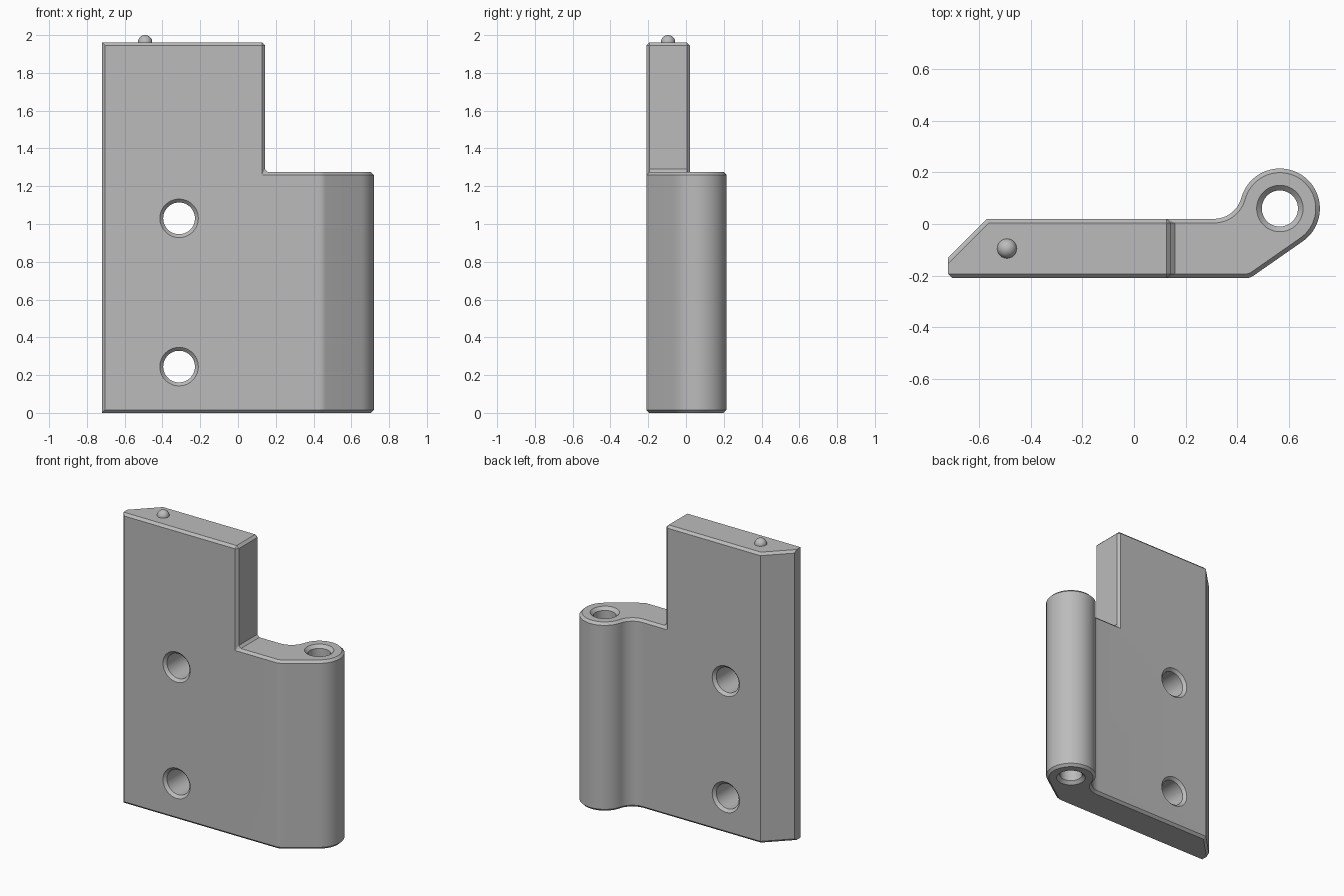
import bpy, bmesh, math
from mathutils import Vector

default = bpy.data.objects.get("Cube")
if default:
    bpy.data.objects.remove(default, do_unlink=True)

metal = bpy.data.materials.new("light grey metal")
metal.use_nodes = True
GREY = (0.5, 0.5, 0.5, 1)
metal.diffuse_color = GREY
metal.node_tree.nodes["Principled BSDF"].inputs["Base Color"].default_value = GREY

CHAMFER = 0.016
STEP_Z, TOP_Z = 1.275, 1.962
FRONT, BACK, LEFT = -0.21, 0.02, -0.72
STEP_X = 0.142
PIN = Vector((0.565, 0.06))


def arc(center, radius, start, end, steps):
    angles = [math.radians(start + (end - start) * i / steps) for i in range(steps + 1)]
    return [(center[0] + radius * math.cos(a), center[1] + radius * math.sin(a)) for a in angles]


def ring(bm, points, z):
    return [bm.verts.new((x, y, z)) for x, y in points]


def walls(bm, low, high):
    for i in range(len(low)):
        j = (i + 1) % len(low)
        bm.faces.new((low[i], low[j], high[j], high[i]))


def finish(bm, name):
    bmesh.ops.recalc_face_normals(bm, faces=bm.faces)
    mesh = bpy.data.meshes.new(name)
    bm.to_mesh(mesh)
    bm.free()
    mesh.materials.append(metal)
    obj = bpy.data.objects.new(name, mesh)
    bpy.context.collection.objects.link(obj)
    return obj


def hole_cutter(name, radius, rim, low, high):
    """Round cutter along z, flared at both ends to countersink the hole."""
    bm = bmesh.new()
    depth = rim - radius
    levels = [(rim + depth, low - depth), (radius, low + depth),
              (radius, high - depth), (rim + depth, high + depth)]
    levels[0] = (rim + depth, low - depth)
    rings = [ring(bm, arc((0, 0), r, 0, 352.5, 47), z) for r, z in levels]
    for a, b in zip(rings, rings[1:]):
        walls(bm, a, b)
    bm.faces.new(rings[0])
    bm.faces.new(rings[-1])
    obj = finish(bm, name)
    obj.hide_render = True
    return obj


# Leaf plan: flat plate, then the knuckle with its concave and convex curves
plate = [(STEP_X, BACK), (-0.57, BACK), (LEFT, -0.13), (LEFT, FRONT), (STEP_X, FRONT)]
knuckle = arc((0.43, FRONT + 0.06), 0.06, -90, -55, 5)
knuckle += arc(PIN, 0.155, -55, 165, 44)
knuckle += arc((0.31, 0.129), 0.109, -15, -90, 16)[1:]

bm = bmesh.new()
bottom = ring(bm, plate + knuckle, 0)
step = ring(bm, plate + knuckle, STEP_Z)
top = ring(bm, plate, TOP_Z)
walls(bm, bottom, step)
walls(bm, step[:len(plate)], top)
bm.faces.new(bottom)
bm.faces.new(step[len(plate) - 1:] + step[:1])
bm.faces.new(top)
bmesh.ops.recalc_face_normals(bm, faces=bm.faces)
flat = [e for e in bm.edges if len(e.link_faces) == 2 and e.calc_face_angle() < 0.01]
bmesh.ops.dissolve_edges(bm, edges=flat, use_verts=True)


# Chamfer every square edge except the short ends of the mitred side
def is_mitre_end(e):
    a, b = (v.co for v in e.verts)
    return abs(a.z - b.z) < 0.001 and max(a.x, b.x) < LEFT + 0.01


square = [e for e in bm.edges if e.calc_face_angle() > 1 and not is_mitre_end(e)]
bmesh.ops.bevel(bm, geom=square, offset=CHAMFER, offset_type='OFFSET',
                segments=1, affect='EDGES', profile=0.5)
leaf = finish(bm, "hinge_leaf")

# Screw holes and pin bore
cutters = []
for i, z in enumerate((0.245, 1.03)):
    c = hole_cutter(f"screw_hole_cutter_{i}", 0.084, 0.102, -BACK, -FRONT)
    c.location = (-0.312, 0, z)
    c.rotation_euler.x = math.radians(90)
    cutters.append(c)
bore = hole_cutter("pin_bore_cutter", 0.07, 0.09, 0, STEP_Z)
bore.location = (PIN.x, PIN.y, 0)
cutters.append(bore)

bpy.ops.object.select_all(action='DESELECT')
bpy.context.view_layer.objects.active = leaf
leaf.select_set(True)
for c in cutters:
    mod = leaf.modifiers.new(c.name, 'BOOLEAN')
    mod.operation = 'DIFFERENCE'
    mod.solver = 'EXACT'
    mod.object = c
    bpy.ops.object.modifier_apply(modifier=mod.name)
for c in cutters:
    bpy.data.objects.remove(c, do_unlink=True)
bpy.ops.object.shade_smooth_by_angle(angle=math.radians(25))

# Bearing ball set into the top edge
bm = bmesh.new()
bmesh.ops.create_uvsphere(bm, u_segments=32, v_segments=16, radius=0.038)
ball = finish(bm, "bearing_ball")
ball.location = (-0.492, -0.095, TOP_Z)
for p in ball.data.polygons:
    p.use_smooth = True
